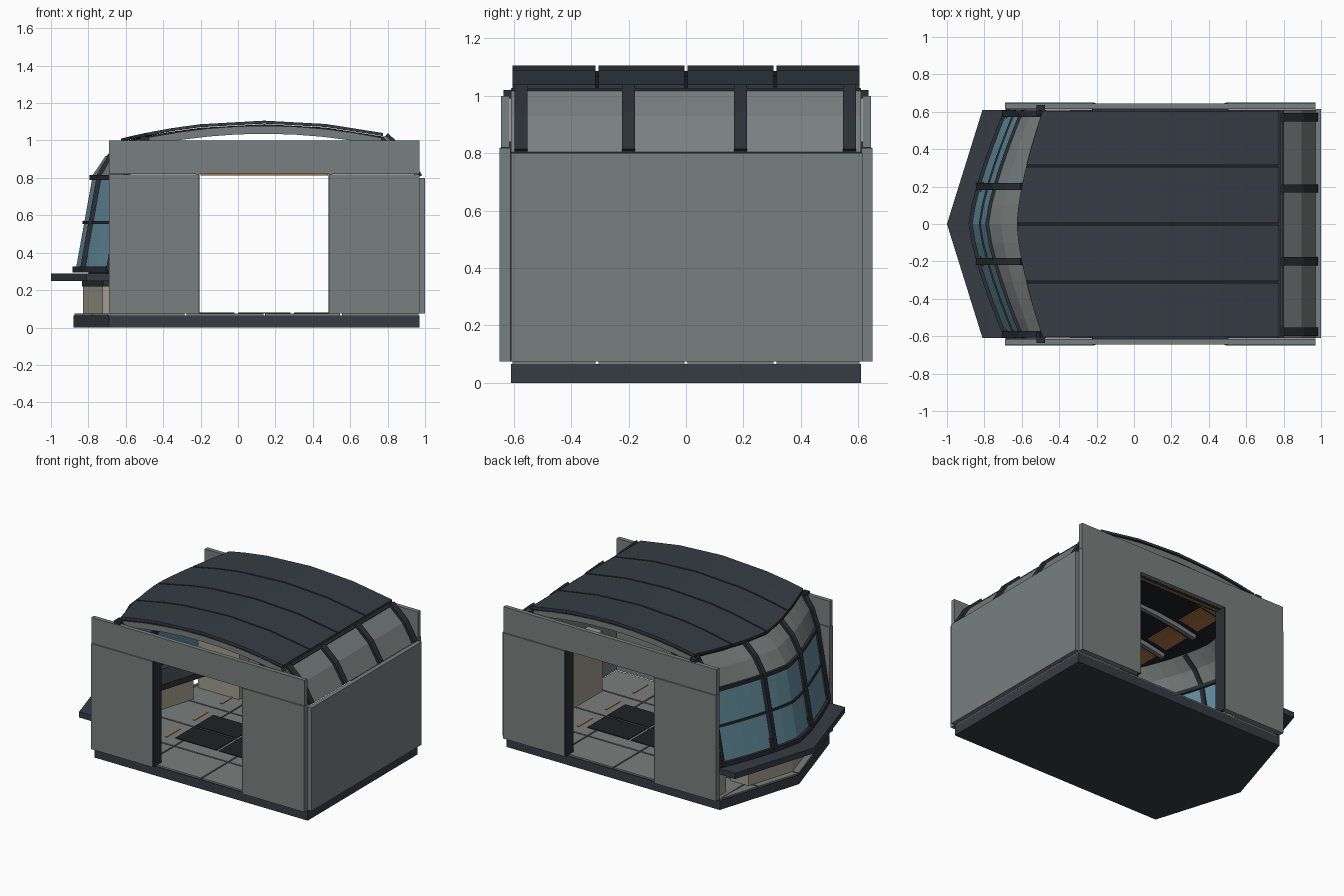
import bpy, bmesh, math
from mathutils import Vector

if "Cube" in bpy.data.objects:
    bpy.data.objects.remove(bpy.data.objects["Cube"])


def material(name, rgb):
    m = bpy.data.materials.new(name)
    m.diffuse_color = (*rgb, 1)
    m.use_nodes = True
    m.node_tree.nodes["Principled BSDF"].inputs["Base Color"].default_value = m.diffuse_color
    return m


GREY = material("wall grey", (0.19, 0.215, 0.21))
SLATE = material("dark slate", (0.037, 0.046, 0.058))
TRIM = material("trim charcoal", (0.024, 0.029, 0.036))
BLACK = material("floor black", (0.013, 0.015, 0.018))
GLASS = material("blue glass", (0.13, 0.28, 0.35))
BEIGE = material("locker beige", (0.36, 0.34, 0.27))
ORANGE = material("amber panel", (0.40, 0.18, 0.06))


def finish(name, bm, mat):
    bmesh.ops.recalc_face_normals(bm, faces=bm.faces)
    me = bpy.data.meshes.new(name)
    bm.to_mesh(me)
    bm.free()
    me.materials.append(mat)
    ob = bpy.data.objects.new(name, me)
    bpy.context.scene.collection.objects.link(ob)
    return ob


def box(name, x0, x1, y0, y1, z0, z1, mat):
    return prism(name, [(x0, y0), (x1, y0), (x1, y1), (x0, y1)], z0, z1, mat)


def prism(name, outline, z0, z1, mat):
    bm = bmesh.new()
    f = bm.faces.new([bm.verts.new((x, y, z0)) for x, y in outline])
    top = bmesh.ops.extrude_face_region(bm, geom=[f])["geom"]
    for v in top:
        if isinstance(v, bmesh.types.BMVert):
            v.co.z = z1
    return finish(name, bm, mat)


def sheet(name, rows, thick, mat):
    """Quad grid through rows of points, thickened evenly."""
    bm = bmesh.new()
    grid = [[bm.verts.new(p) for p in r] for r in rows]
    for a, b in zip(grid, grid[1:]):
        for i in range(len(a) - 1):
            bm.faces.new((a[i], a[i + 1], b[i + 1], b[i]))
    ob = finish(name, bm, mat)
    mod = ob.modifiers.new("thickness", "SOLIDIFY")
    mod.thickness = thick
    mod.offset = 0
    return ob


def ribbon(name, path, y, width, thick, mat):
    rows = [[(x, y + s * width / 2, z) for x, z in path] for s in (-1, 1)]
    return sheet(name, rows, thick, mat)


def span(a, b, n):
    return [a + (b - a) * i / n for i in range(n + 1)]


# Shared plan and section curves
HALF = 0.61
YS = span(-HALF, HALF, 12)


def vee(y):
    return 0.19 * abs(y) / HALF


def bow(y):
    return 0.19 * (abs(y) / HALF) ** 1.35


def roof_z(x):
    return 1.098 - 0.164 * (x - 0.14) ** 2


def roof_start(y):
    return -0.625 + 0.14 * (abs(y) / HALF) ** 1.5


def pane_x(y, z):
    return -0.865 + 0.18 * (z - 0.3) + bow(y)


def cowl(y):
    x0, z0 = pane_x(y, 0.81), 0.81
    x1 = roof_start(y) + 0.01
    z1 = roof_z(x1) - 0.02
    return [(x0, z0), ((x0 + x1) / 2 - 0.012, (z0 + z1) / 2 + 0.012), (x1, z1)]


def band(name, nose, depth, z0, z1, curve, mat, half=HALF):
    ys = [y * half / HALF for y in YS]
    outer = [(nose + curve(y), y) for y in ys]
    inner = [(nose + depth + curve(y), y) for y in reversed(ys)]
    return prism(name, outer + inner, z0, z1, mat)


# Base slab with pointed nose
prism("base_slab", [(-0.88, 0), (-0.69, -HALF), (0.97, -HALF), (0.97, HALF), (-0.69, HALF)],
      0, 0.065, SLATE)

# Floor tiles, black walkway plates and amber guide strips
g = 0.005
rows = [-HALF, -0.31, 0, 0.31, HALF]
cols = [-0.69, -0.28, 0.14, 0.55, 0.97]
for y0, y1 in zip(rows, rows[1:]):
    a, b = y0 + g, y1 - g
    prism("nose_tile", [(-0.875 + vee(a), a), (-0.69 - g, a), (-0.69 - g, b), (-0.875 + vee(b), b)],
          0.06, 0.076, GREY)
    for x0, x1 in zip(cols, cols[1:]):
        box("floor_tile", x0 + g, x1 - g, a, b, 0.06, 0.076, GREY)
    m = (y0 + y1) / 2
    for x in (-0.4, 0.68):
        box("guide_strip", x - 0.008, x + 0.008, m - 0.075, m + 0.075, 0.076, 0.08, ORANGE)
for x0, x1 in ((-0.34, -0.02), (0.0, 0.28), (0.30, 0.62)):
    for y0, y1 in ((-0.21, -0.01), (0.01, 0.21)):
        box("walkway_plate", x0, x1, y0, y1, 0.076, 0.081, BLACK)

# Long side walls with a doorway in each
for s in (-1, 1):
    def wall(name, x0, x1, ya, yb, z0, z1, mat):
        box(name, x0, x1, min(s * ya, s * yb), max(s * ya, s * yb), z0, z1, mat)
    wall("side_wall_nose", -0.69, -0.21, 0.612, 0.65, 0.075, 0.818, GREY)
    wall("side_wall_rear", 0.49, 0.97, 0.612, 0.65, 0.075, 0.818, GREY)
    wall("door_header", -0.69, 0.97, 0.615, 0.645, 0.82, 1.0, GREY)
    wall("door_jamb_nose", -0.225, -0.205, 0.56, 0.646, 0.075, 0.82, TRIM)
    wall("door_jamb_rear", 0.485, 0.505, 0.56, 0.646, 0.075, 0.82, TRIM)
    wall("door_lintel", -0.225, 0.505, 0.56, 0.614, 0.82, 0.84, TRIM)
    wall("door_light", -0.2, 0.48, 0.575, 0.59, 0.814, 0.82, ORANGE)
    wall("roof_hinge", -0.52, -0.475, 0.58, 0.635, 0.99, 1.02, TRIM)
    wall("corner_locker", -0.66, -0.34, 0.50, 0.61, 0.076, 0.5, BEIGE)

# Rear wall and its sloped shoulder with ribs
box("rear_wall", 0.97, 1.0, -HALF, 0.614, 0.075, 0.8, GREY)
shoulder = [(0.785, 1.02), (0.89, 0.925), (0.965, 0.80)]
ribbon("rear_shoulder", shoulder, 0, 2 * HALF, 0.015, GREY)
for y in (-0.575, -0.2, 0.19, 0.57):
    ribbon("shoulder_rib", [(x + 0.004, z + 0.006) for x, z in shoulder], y, 0.045, 0.035, TRIM)
box("shoulder_top_rail", 0.765, 0.80, -HALF, HALF, 1.0, 1.022, TRIM)
box("rear_cabinet", 0.86, 0.97, -0.3, 0.3, 0.076, 0.5, BEIGE)

# Roof: four arched panels over a darker lining
STOPS = [-0.36, -0.2, 0.14, 0.47, 0.77]


def roof_rows(y0, y1, drop, end):
    out = []
    for y in span(y0, y1, 6):
        xs = [roof_start(y)] + STOPS[:-1] + [end]
        out.append([(x, y, roof_z(x) - drop) for x in xs])
    return out


for y0, y1 in zip(rows, rows[1:]):
    sheet("roof_panel", roof_rows(y0 + g, y1 - g, 0, 0.775), 0.016, SLATE)
    m = (y0 + y1) / 2
    ribbon("ceiling_panel", [(x, roof_z(x) - 0.032) for x in span(-0.48, -0.33, 2)],
           m, 0.2, 0.008, ORANGE)
sheet("roof_lining", roof_rows(-0.6, 0.6, 0.018, 0.775), 0.014, BLACK)

# Ceiling arches and gable arches
for y in (-0.31, 0, 0.31):
    ribbon("ceiling_arch", [(x, roof_z(x) - 0.04) for x in span(-0.5, 0.77, 8)], y, 0.03, 0.03, GREY)
for y in (-0.59, 0.59):
    ribbon("gable_arch", [(x, roof_z(x) - 0.042) for x in span(-0.47, 0.77, 8)], y, 0.025, 0.04, GREY)

# Bowed windows, cowl above them, and horizontal beams
sheet("bow_window", [[(pane_x(y, z), y, z) for y in YS] for z in (0.3, 0.56, 0.81)], 0.008, GLASS)
sheet("window_cowl", [[(cowl(y)[k][0], y, cowl(y)[k][1]) for y in YS] for k in range(3)], 0.012, GREY)
band("window_lower_beam", -0.885, 0.05, 0.295, 0.325, bow, TRIM)
band("window_middle_beam", pane_x(0, 0.56) - 0.012, 0.026, 0.553, 0.569, bow, TRIM)
band("window_upper_beam", -0.795, 0.04, 0.79, 0.815, bow, TRIM)

# Mullions running up over the cowl
for y in (-0.59, -0.2, 0.2, 0.59):
    path = [(pane_x(y, 0.3), 0.3)] + cowl(y)
    ribbon("mullion", [(x - 0.006, z + 0.003) for x, z in path], y, 0.036, 0.035, TRIM)
    x = pane_x(y, 0.35)
    box("mullion_foot", x - 0.01, x + 0.035, y - 0.025, y + 0.025, 0.32, 0.39, TRIM)

# Outer ledge, control desk and pedestal below the windows
band("outer_ledge", -1.0, 0.24, 0.25, 0.29, vee, SLATE)
band("control_desk", -0.80, 0.2, 0.26, 0.30, vee, TRIM, 0.45)
band("desk_support", -0.835, 0.15, 0.22, 0.25, vee, TRIM, 0.36)
band("desk_pedestal", -0.83, 0.14, 0.076, 0.22, vee, BEIGE, 0.34)
